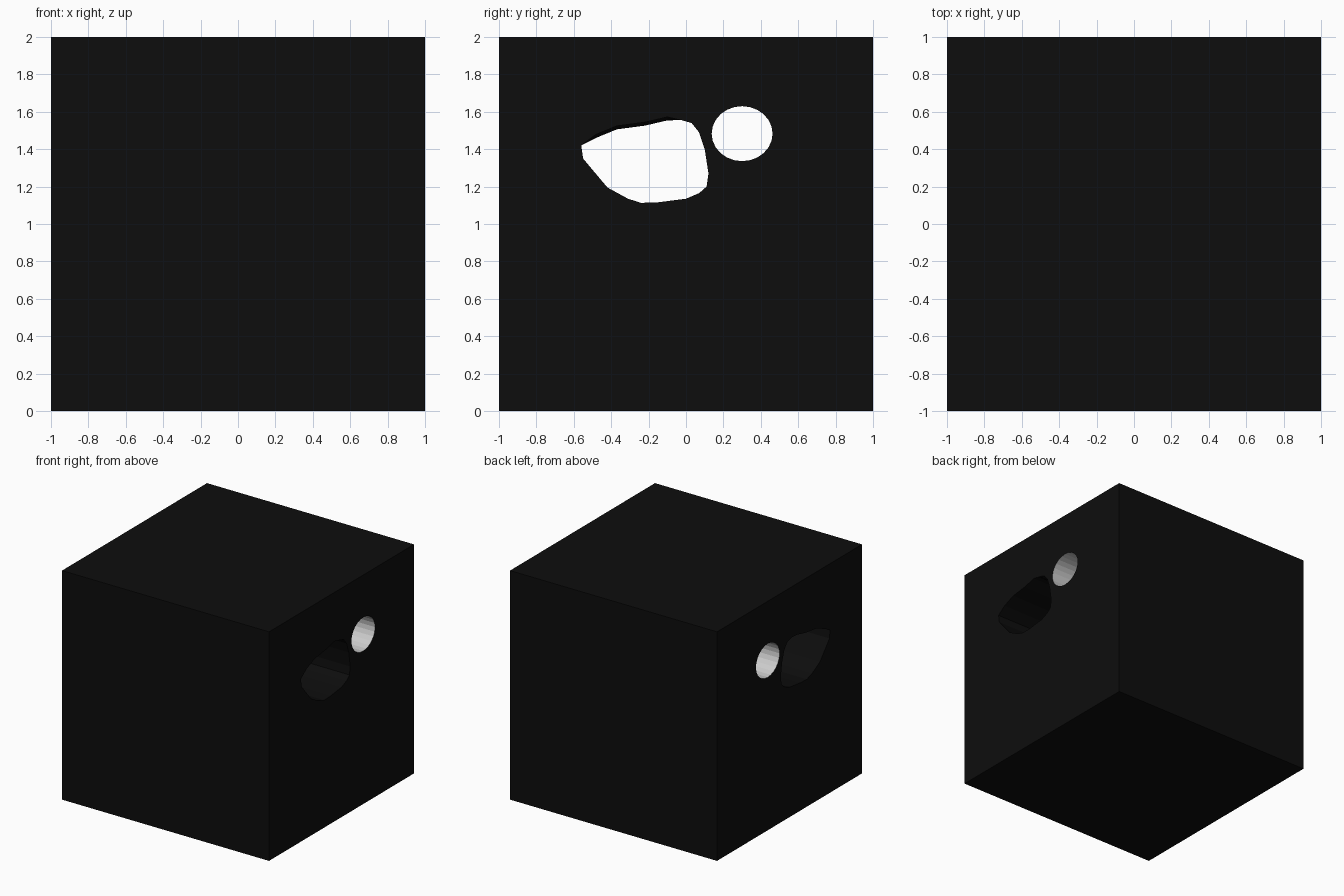
import bpy, bmesh
from math import cos, sin, tau

if "Cube" in bpy.data.objects:
    bpy.data.objects.remove(bpy.data.objects["Cube"])


def material(name, value):
    m = bpy.data.materials.new(name)
    m.diffuse_color = (value, value, value, 1)
    m.use_nodes = True
    m.node_tree.nodes["Principled BSDF"].inputs["Base Color"].default_value = m.diffuse_color
    return m


black = material("black", 0.004)
grey = material("light_grey", 0.8)


def cutter(name, left, right, mat):
    """Loft along x between two (y, z) outlines."""
    bm = bmesh.new()
    a = [bm.verts.new((-1.1, y, z)) for y, z in left]
    b = [bm.verts.new((1.1, y, z)) for y, z in right]
    n = len(a)
    bm.faces.new(a)
    bm.faces.new(b[::-1])
    for i in range(n):
        j = (i + 1) % n
        bm.faces.new((a[i], b[i], b[j], a[j]))
    bmesh.ops.recalc_face_normals(bm, faces=bm.faces)
    me = bpy.data.meshes.new(name)
    bm.to_mesh(me)
    bm.free()
    me.materials.append(mat)
    ob = bpy.data.objects.new(name, me)
    bpy.context.collection.objects.link(ob)
    ob.hide_render = True
    return ob


# Solid block
bpy.ops.mesh.primitive_cube_add(size=2, location=(0, 0, 1))
block = bpy.context.object
block.name = "block"
block.data.materials.append(black)

# Irregular through hole, its upper edge a little higher on the right side
outline = [(-0.56, 1.42), (-0.48, 1.46), (-0.37, 1.505), (-0.22, 1.525),
           (-0.10, 1.553), (-0.03, 1.557), (0.03, 1.54), (0.07, 1.49),
           (0.10, 1.40), (0.12, 1.27), (0.11, 1.20), (0.07, 1.165),
           (0.0, 1.135), (-0.15, 1.116), (-0.24, 1.113), (-0.31, 1.135),
           (-0.42, 1.195), (-0.50, 1.29), (-0.55, 1.35)]
raised = [(y, z + (0.02 if 1 <= i <= 4 else 0)) for i, (y, z) in enumerate(outline)]

# Round through hole
ring = [(0.30 + 0.163 * cos(tau * i / 24), 1.483 + 0.147 * sin(tau * i / 24))
        for i in range(24)]

for cut in (cutter("irregular_hole_cutter", outline, raised, black),
            cutter("round_hole_cutter", ring, ring, grey)):
    mod = block.modifiers.new(cut.name, 'BOOLEAN')
    mod.operation = 'DIFFERENCE'
    mod.solver = 'EXACT'
    mod.material_mode = 'TRANSFER'
    mod.object = cut
    bpy.context.view_layer.objects.active = block
    bpy.ops.object.modifier_apply(modifier=mod.name)
    bpy.data.objects.remove(cut)
